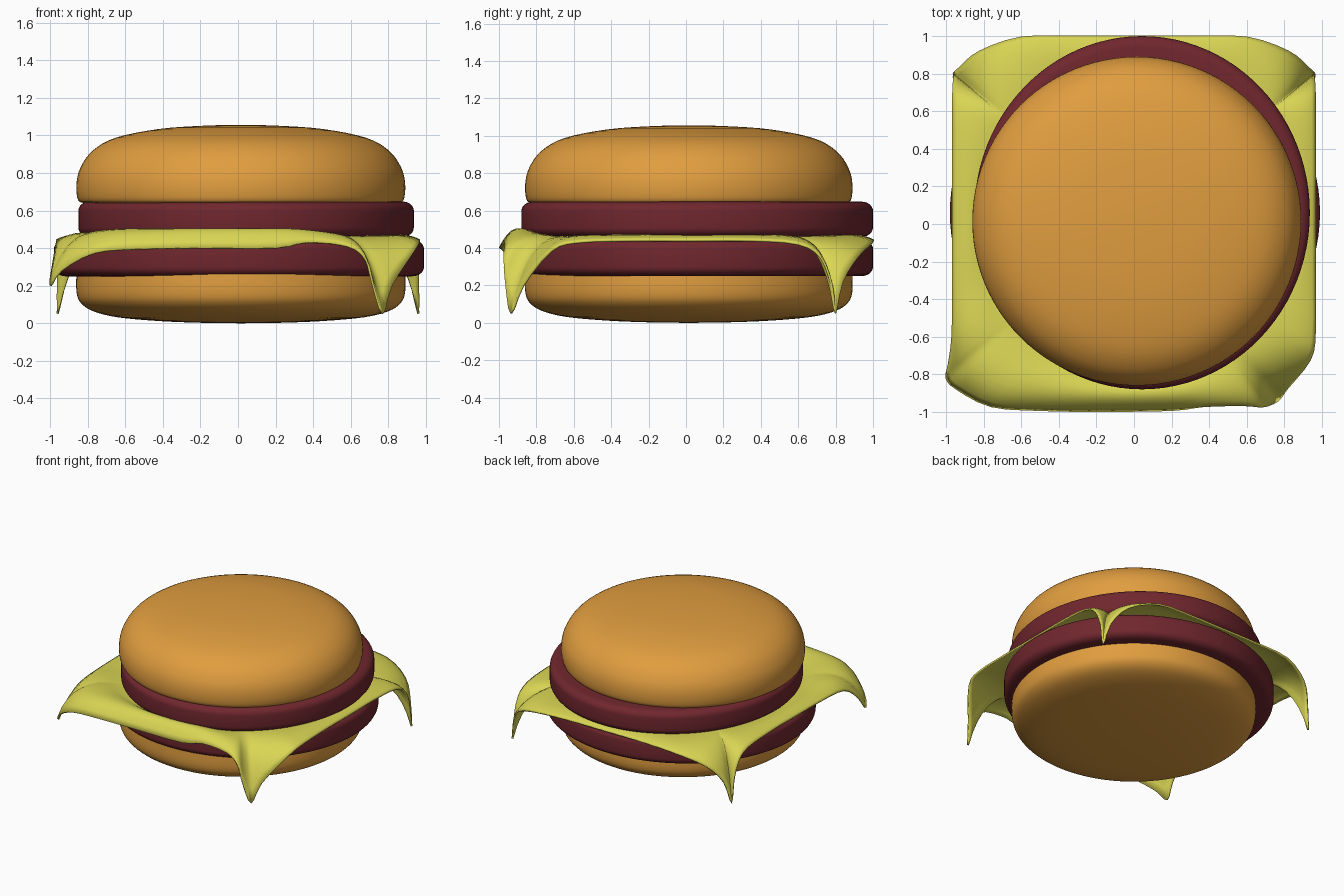
import bpy, bmesh, math
from mathutils import Vector

if "Cube" in bpy.data.objects:
    bpy.data.objects.remove(bpy.data.objects["Cube"])


def material(name, rgb):
    m = bpy.data.materials.new(name)
    m.diffuse_color = (*rgb, 1)
    m.use_nodes = True
    m.node_tree.nodes["Principled BSDF"].inputs["Base Color"].default_value = m.diffuse_color
    return m


BUN = material("bun", (0.75, 0.34, 0.05))
MEAT = material("meat", (0.16, 0.02, 0.027))
CHEESE = material("cheese", (0.70, 0.67, 0.09))


def spline(pts, steps, closed=False):
    """Catmull-Rom curve through the points."""
    pts = [Vector(p) for p in pts]
    n = len(pts)
    get = (lambda i: pts[i % n]) if closed else (lambda i: pts[min(max(i, 0), n - 1)])
    out = []
    for i in range(n if closed else n - 1):
        a, b, c, d = (get(i + k) for k in (-1, 0, 1, 2))
        for s in range(steps):
            t = s / steps
            out.append(0.5 * (2 * b + (c - a) * t + (2 * a - 5 * b + 4 * c - d) * t ** 2
                              + (3 * b - a - 3 * c + d) * t ** 3))
    if not closed:
        out.append(pts[-1])
    return out


def add_loft(name, rings, mat, angle):
    """Join rings of equal length; each end is closed by a centre point."""
    bm = bmesh.new()
    loops = [[bm.verts.new(p) for p in r] for r in rings]
    n = len(loops[0]) if len(loops[0]) > 1 else len(loops[1])
    for lo, hi in zip(loops, loops[1:]):
        for i in range(n):
            j = (i + 1) % n
            if len(lo) == 1:
                bm.faces.new((lo[0], hi[j], hi[i]))
            elif len(hi) == 1:
                bm.faces.new((lo[i], lo[j], hi[0]))
            else:
                bm.faces.new((lo[i], lo[j], hi[j], hi[i]))
    bmesh.ops.recalc_face_normals(bm, faces=bm.faces)
    me = bpy.data.meshes.new(name)
    bm.to_mesh(me)
    bm.free()
    me.materials.append(mat)
    ob = bpy.data.objects.new(name, me)
    bpy.context.collection.objects.link(ob)
    bpy.ops.object.select_all(action='DESELECT')
    ob.select_set(True)
    bpy.context.view_layer.objects.active = ob
    bpy.ops.object.shade_smooth_by_angle(angle=math.radians(angle))
    return ob


def add_disc(name, profile, mat, centre, radii, sides=96):
    """Elliptical lathe of (relative radius, z) pairs, bottom to top."""
    rings = []
    for r, z in profile:
        if r < 1e-4:
            rings.append([(*centre, z)])
        else:
            rings.append([(centre[0] + radii[0] * r * math.cos(2 * math.pi * i / sides),
                           centre[1] + radii[1] * r * math.sin(2 * math.pi * i / sides), z)
                          for i in range(sides)])
    return add_loft(name, rings, mat, 50)


# Buns
top = spline([(0.95, 0.64), (0.99, 0.655), (1, 0.74), (0.975, 0.83), (0.90, 0.92),
              (0.76, 0.988), (0.5, 1.034), (0.22, 1.052), (0, 1.056)], 4)
add_disc("top_bun", [(0, 0.64)] + [tuple(p) for p in top], BUN, (0.015, 0.015), (0.875, 0.875))
bottom = spline([(0, 0), (0.25, 0.003), (0.5, 0.012), (0.75, 0.032), (0.90, 0.065),
                 (0.975, 0.11), (1, 0.17), (1, 0.265)], 4)
add_disc("bottom_bun", [tuple(p) for p in bottom] + [(0, 0.265)], BUN,
         (0.015, 0.015), (0.875, 0.875))


# Patties
def add_patty(name, z0, z1, centre, radii):
    prof = [(0, z0)]
    for base, start, sign in ((z0 + 0.05, -90, 1), (z1 - 0.05, 0, 1)):
        for k in range(7):
            a = math.radians(start + 15 * k)
            prof.append((0.935 + 0.065 * math.cos(a), base + 0.05 * math.sin(a)))
    add_disc(name, prof + [(0, z1)], MEAT, centre, radii)


add_patty("lower_patty", 0.25, 0.445, (0.005, 0.06), (0.985, 0.94))
add_patty("upper_patty", 0.46, 0.648, (0.043, 0.06), (0.893, 0.94))

# Cheese slice: outer edge, counter-clockwise from the right side
edge = spline([
    (0.965, 0, 0.44), (0.965, 0.35, 0.44), (0.965, 0.6, 0.42), (0.965, 0.72, 0.35),
    (0.962, 0.78, 0.2), (0.96, 0.80, 0.05), (0.92, 0.84, 0.22), (0.82, 0.92, 0.35),
    (0.60, 0.995, 0.425), (0.3, 1.0, 0.44), (0, 1.0, 0.44), (-0.3, 1.0, 0.44),
    (-0.60, 0.995, 0.425), (-0.82, 0.92, 0.35), (-0.92, 0.84, 0.22), (-0.96, 0.80, 0.05),
    (-0.962, 0.78, 0.2), (-0.965, 0.72, 0.35), (-0.965, 0.6, 0.42), (-0.965, 0.3, 0.44),
    (-0.965, 0, 0.44), (-0.965, -0.35, 0.435), (-0.968, -0.6, 0.41), (-0.985, -0.74, 0.31),
    (-0.998, -0.82, 0.2), (-0.94, -0.88, 0.28), (-0.76, -0.97, 0.375), (-0.5, -0.99, 0.395),
    (-0.2, -0.995, 0.4), (0.2, -0.99, 0.4), (0.37, -0.97, 0.43), (0.58, -0.965, 0.41),
    (0.68, -0.975, 0.34), (0.72, -0.965, 0.2), (0.77, -0.935, 0.05), (0.82, -0.87, 0.2),
    (0.94, -0.72, 0.385), (0.965, -0.58, 0.43), (0.965, -0.3, 0.44)], 3, closed=True)

rings = [[(0, 0, 0.455)]]
for t in [0] + [k / 8 for k in range(1, 9)]:
    ring = []
    for p in edge:
        flat = Vector((p.x, p.y, 0))
        a = flat.normalized() * 0.84 + Vector((0, 0, 0.457))
        # the front edge is lifted into a fold before it drops
        front = min(max((-p.y - 0.4) / 0.5, 0), 1) * min(max((0.75 - p.x) / 0.5, 0), 1)
        b = flat * 0.92 + Vector((0, 0, 0.48 + 0.085 * front))
        ring.append(a * (1 - t) ** 2 + b * 2 * t * (1 - t) + p * t ** 2)
    rings.append(ring)
slice_ob = add_loft("cheese_slice", rings, CHEESE, 60)
solid = slice_ob.modifiers.new("thickness", 'SOLIDIFY')
solid.thickness = 0.012
solid.offset = 0
